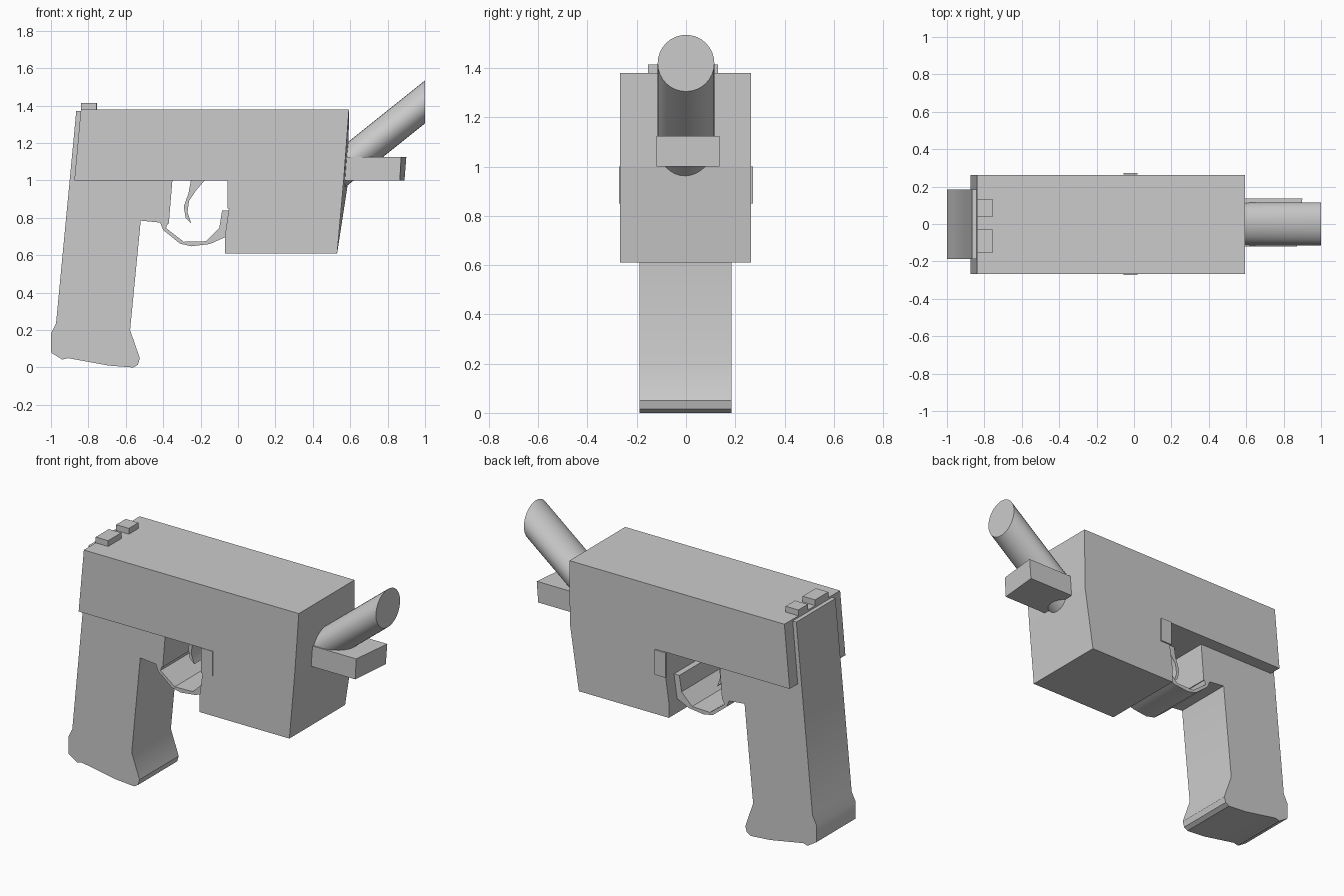
import bpy, bmesh

if "Cube" in bpy.data.objects:
    bpy.data.objects.remove(bpy.data.objects["Cube"])


def loft(name, near, far, smooth=False):
    """Closed solid between two matching outlines of (x, y, z) points."""
    bm = bmesh.new()
    a = [bm.verts.new(p) for p in near]
    b = [bm.verts.new(p) for p in far]
    n = len(a)
    bm.faces.new(a)
    bm.faces.new(b[::-1])
    for i in range(n):
        j = (i + 1) % n
        bm.faces.new((a[i], b[i], b[j], a[j]))
    bmesh.ops.recalc_face_normals(bm, faces=bm.faces)
    mesh = bpy.data.meshes.new(name)
    bm.to_mesh(mesh)
    bm.free()
    ob = bpy.data.objects.new(name, mesh)
    bpy.context.collection.objects.link(ob)
    if smooth:
        bpy.ops.object.select_all(action='DESELECT')
        ob.select_set(True)
        bpy.context.view_layer.objects.active = ob
        bpy.ops.object.shade_smooth_by_angle(angle=0.6)
    return ob


def prism(name, outline, y0, y1, far=None, smooth=False):
    """Side-view outline (x, z) extruded along y; far may differ slightly."""
    return loft(name, [(x, y0, z) for x, z in outline],
                [(x, y1, z) for x, z in (far or outline)], smooth)


def box(name, x0, x1, y0, y1, z0, z1):
    return prism(name, [(x0, z0), (x1, z0), (x1, z1), (x0, z1)], y0, y1)


# Main body: long upper slide with a deep block at the front
body_near = [(-0.875, 1.0), (-0.84, 1.38), (0.593, 1.38), (0.565, 1.0),
             (0.53, 0.61), (-0.07, 0.61), (-0.07, 0.70), (-0.05, 0.84),
             (-0.035, 1.0)]
body_far = list(body_near)
body_far[3] = (0.59, 1.0)
prism("body", body_near, -0.268, 0.263, body_far)

# Grip with flared foot, narrow backstrap reaching up behind the body
prism("grip", [(-0.865, 1.37), (-0.90, 1.0), (-0.973, 0.235), (-1.0, 0.18),
               (-1.0, 0.08), (-0.94, 0.042), (-0.91, 0.05), (-0.69, 0.01),
               (-0.56, 0.0), (-0.535, 0.015), (-0.525, 0.05), (-0.577, 0.20),
               (-0.52, 0.785), (-0.37, 0.77), (-0.35, 1.01), (-0.85, 1.01),
               (-0.83, 1.37)], -0.188, 0.185, smooth=True)

# Trigger guard band
prism("trigger_guard", [(-0.42, 0.785), (-0.40, 0.735), (-0.31, 0.662),
                        (-0.25, 0.648), (-0.15, 0.66), (-0.05, 0.705),
                        (-0.04, 0.84), (-0.085, 0.84), (-0.10, 0.745),
                        (-0.17, 0.675), (-0.29, 0.672), (-0.385, 0.745),
                        (-0.37, 0.785)], -0.188, 0.185, smooth=True)

# Curved trigger
prism("trigger", [(-0.25, 1.01), (-0.17, 1.01), (-0.225, 0.945),
                  (-0.262, 0.89), (-0.27, 0.83), (-0.25, 0.77),
                  (-0.28, 0.80), (-0.29, 0.86), (-0.265, 0.93)],
      -0.06, 0.06, smooth=True)

# Thin side plates
for side, y in (("near", -0.2675), ("far", 0.2675)):
    box("side_plate_" + side, -0.055, 0.02, y - 0.004, y + 0.004, 0.85, 1.0)

# Rear sight blocks
box("sight_near", -0.84, -0.757, -0.155, -0.03, 1.36, 1.415)
box("sight_far", -0.84, -0.755, 0.04, 0.13, 1.36, 1.415)

# Tilted barrel, cut upright at both ends
bpy.ops.mesh.primitive_cylinder_add(vertices=32, radius=0.115, depth=1)
barrel = bpy.context.object
barrel.name = barrel.data.name = "barrel"
for v in barrel.data.vertices:
    t = v.co.z + 0.5
    v.co = (0.54 + 0.46 * t, v.co.x, 1.052 + 0.368 * t - v.co.y)
bm = bmesh.new()
bm.from_mesh(barrel.data)
bmesh.ops.recalc_face_normals(bm, faces=bm.faces)
bm.to_mesh(barrel.data)
bm.free()
bpy.ops.object.shade_smooth_by_angle(angle=0.6)

# Rod under the barrel, its end slightly skewed
prism("guide_block", [(0.55, 1.0), (0.865, 1.0), (0.872, 1.125), (0.55, 1.125)],
      -0.12, 0.136,
      [(0.55, 1.0), (0.89, 1.0), (0.9, 1.125), (0.55, 1.125)])
